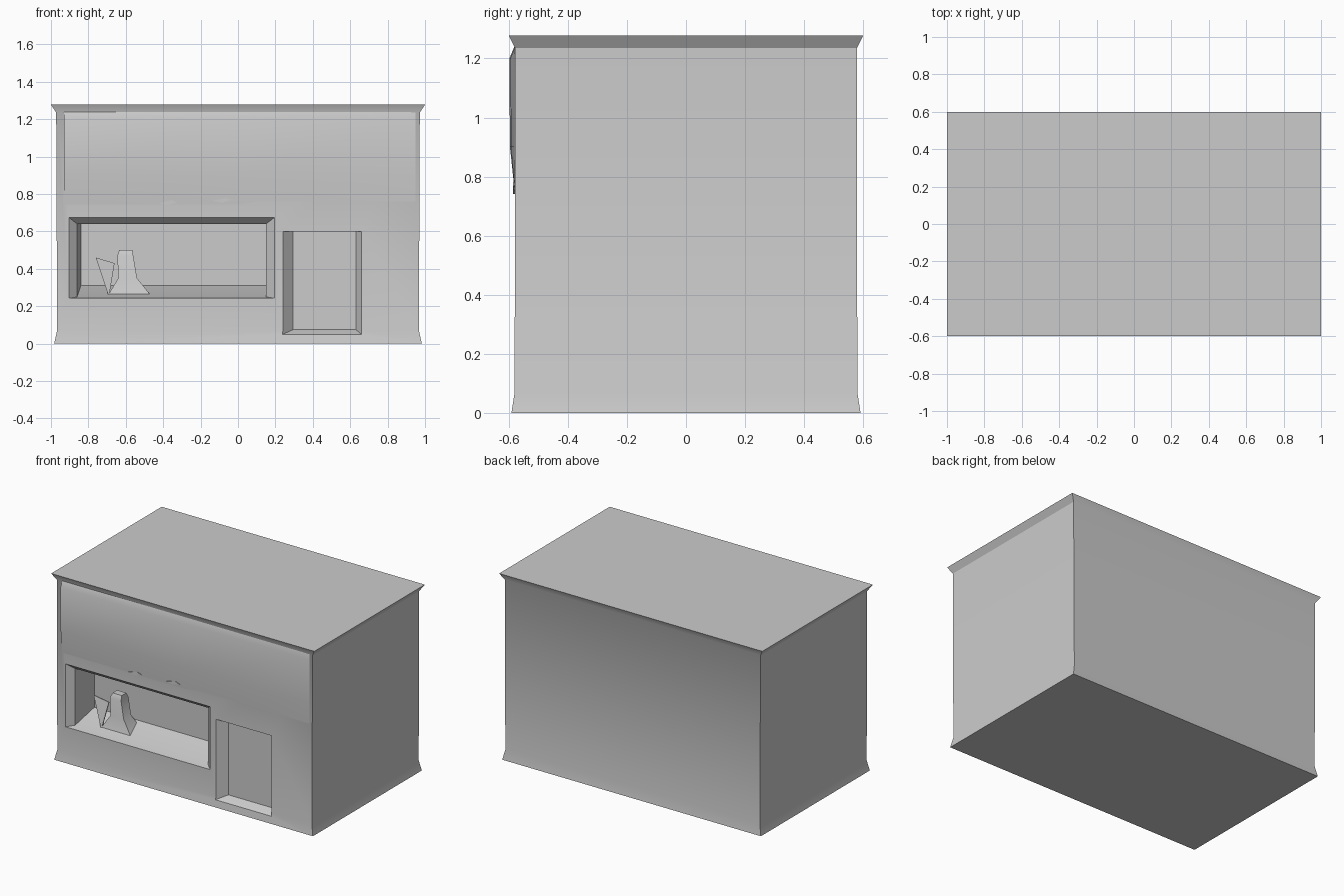
import bpy, bmesh

if "Cube" in bpy.data.objects:
    bpy.data.objects.remove(bpy.data.objects["Cube"])


def loft(name, rings):
    """Closed solid skinned through rings of equal point count."""
    bm = bmesh.new()
    loops = [[bm.verts.new(p) for p in ring] for ring in rings]
    n = len(loops[0])
    for a, b in zip(loops, loops[1:]):
        for i in range(n):
            j = (i + 1) % n
            bm.faces.new((a[i], a[j], b[j], b[i]))
    bm.faces.new(loops[0][::-1])
    bm.faces.new(loops[-1])
    bmesh.ops.recalc_face_normals(bm, faces=bm.faces)
    me = bpy.data.meshes.new(name)
    bm.to_mesh(me)
    bm.free()
    ob = bpy.data.objects.new(name, me)
    bpy.context.collection.objects.link(ob)
    return ob


def rect_z(x0, x1, y0, y1, z):
    return [(x0, y0, z), (x1, y0, z), (x1, y1, z), (x0, y1, z)]


def rect_y(x0, x1, z0, z1, y):
    return [(x0, y, z0), (x1, y, z0), (x1, y, z1), (x0, y, z1)]


def activate(ob):
    bpy.ops.object.select_all(action='DESELECT')
    ob.select_set(True)
    bpy.context.view_layer.objects.active = ob


def smooth(ob):
    activate(ob)
    bpy.ops.object.shade_smooth_by_angle()


def carve(ob, cutter):
    mod = ob.modifiers.new("cut", 'BOOLEAN')
    mod.operation = 'DIFFERENCE'
    mod.solver = 'EXACT'
    mod.object = cutter
    activate(ob)
    bpy.ops.object.modifier_apply(modifier=mod.name)
    bpy.data.objects.remove(cutter)


# Building shell: flared plinth, plain walls, flared cornice, flat roof
shell = [(0.983, 0.591, 0.0), (0.967, 0.58, 0.07),
         (0.972, 0.579, 1.235), (1.0, 0.6, 1.278)]
building = loft("building_shell", [rect_z(-a, a, -b, b, z) for a, b, z in shell])

# Display window: splayed surround opening into a deep niche with sloping floor
carve(building, loft("window_cutter", [
    rect_y(-0.95, 0.24, 0.235, 0.71, -0.62),
    rect_y(-0.86, 0.15, 0.25, 0.64, -0.54),
    rect_y(-0.84, 0.15, 0.31, 0.64, -0.36)]))

# Doorway: shallow recess with splayed jambs and sill
carve(building, loft("door_cutter", [
    rect_y(0.20, 0.68, 0.03, 0.61, -0.62),
    rect_y(0.24, 0.66, 0.05, 0.60, -0.58),
    rect_y(0.295, 0.63, 0.075, 0.60, -0.525)]))
smooth(building)

# Bulged fascia board above the shop front, thinning towards the right end
fascia = [(0.0, 0.74), (-0.017, 0.9), (-0.019, 1.2), (-0.002, 1.24)]
smooth(loft("fascia_board", [
    [(x, -0.579 + y * k, z) for y, z in fascia] + [(x, -0.56, 1.24), (x, -0.56, 0.74)]
    for x, k in ((-0.93, 1.0), (0.0, 0.8), (0.95, 0.2))]))

# Display figure standing in the window
smooth(loft("display_figure", [
    rect_z(-0.70, -0.46, -0.50, -0.37, 0.25),
    rect_z(-0.64, -0.54, -0.47, -0.39, 0.35),
    rect_z(-0.645, -0.56, -0.47, -0.39, 0.47),
    rect_z(-0.635, -0.565, -0.455, -0.405, 0.50)]))

# Leaning triangular display card
tri = [(-0.76, -0.48, 0.46), (-0.69, -0.50, 0.25), (-0.66, -0.46, 0.43)]
loft("display_card", [tri, [(x, y + 0.008, z) for x, y, z in tri]])

# Small lamp tips under the fascia
for i, (x, z) in enumerate([(-0.375, 0.755), (-0.085, 0.768)]):
    tip = [(x - 0.05, z - 0.005), (x, z - 0.014), (x + 0.05, z), (x + 0.02, z + 0.012)]
    loft(f"lamp_tip_{i + 1}", [[(a, y, b) for a, b in tip] for y in (-0.586, -0.57)])
